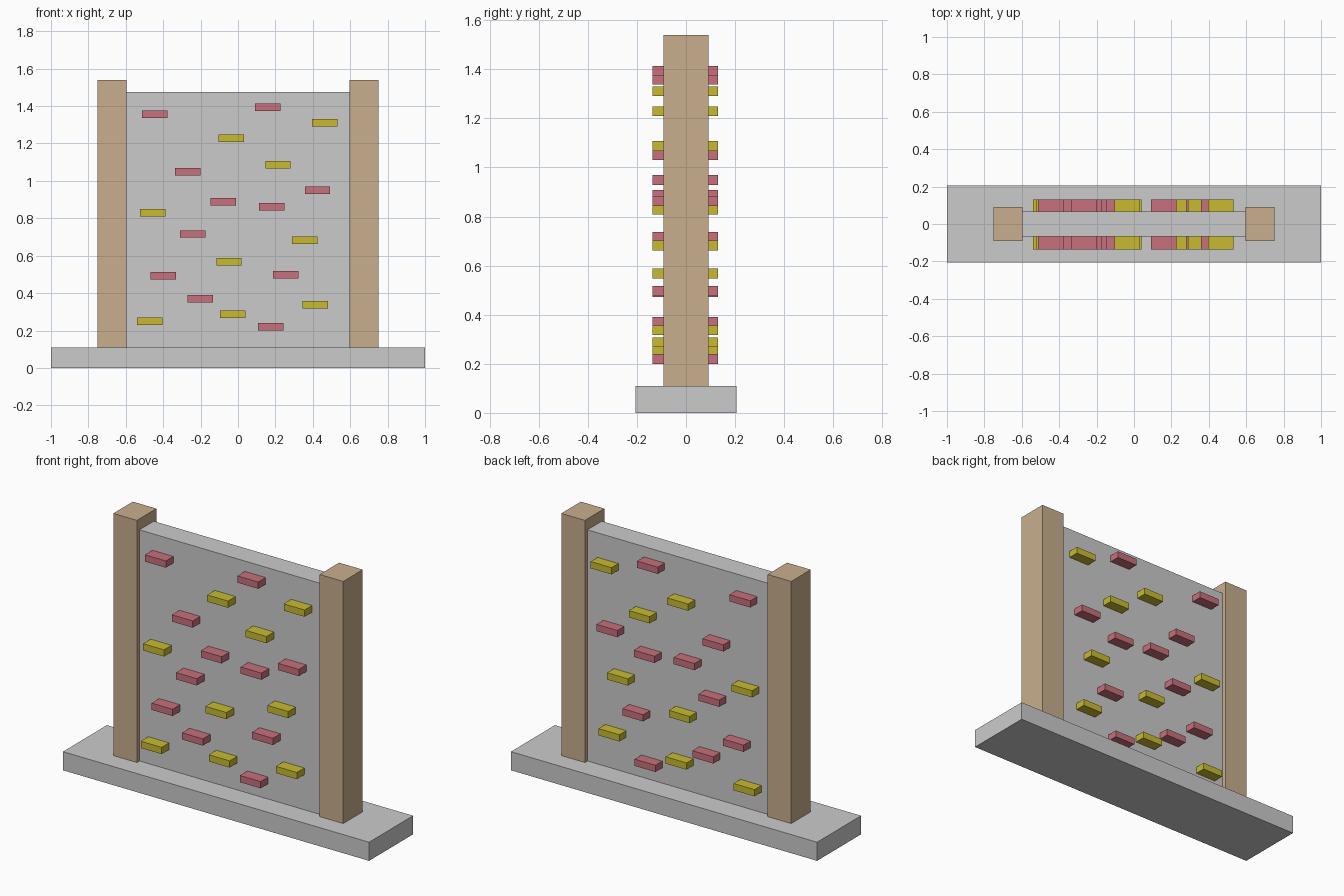
import bpy, bmesh
from mathutils import Matrix

if "Cube" in bpy.data.objects:
    bpy.data.objects.remove(bpy.data.objects["Cube"])


def material(name, rgb):
    m = bpy.data.materials.new(name)
    m.diffuse_color = (*rgb, 1)
    m.use_nodes = True
    m.node_tree.nodes["Principled BSDF"].inputs["Base Color"].default_value = m.diffuse_color
    return m


def boxes(name, extents, mat=None):
    """One object made of boxes given as (x0, x1, y0, y1, z0, z1)."""
    bm = bmesh.new()
    for x0, x1, y0, y1, z0, z1 in extents:
        centre = Matrix.Translation(((x0 + x1) / 2, (y0 + y1) / 2, (z0 + z1) / 2))
        size = Matrix.Diagonal((x1 - x0, y1 - y0, z1 - z0, 1))
        bmesh.ops.create_cube(bm, size=1, matrix=centre @ size)
    mesh = bpy.data.meshes.new(name)
    bm.to_mesh(mesh)
    bm.free()
    ob = bpy.data.objects.new(name, mesh)
    bpy.context.collection.objects.link(ob)
    if mat:
        mesh.materials.append(mat)
    return ob


wood = material("wood", (0.58, 0.43, 0.27))
red = material("red_hold", (0.58, 0.16, 0.20))
yellow = material("yellow_hold", (0.58, 0.50, 0.03))

BASE_TOP = 0.11

# Base slab and climbing panel
boxes("base", [(-1, 1, -0.205, 0.205, 0, BASE_TOP)])
boxes("wall_panel", [(-0.597, 0.597, -0.067, 0.067, BASE_TOP, 1.475)])

# Side posts
boxes("left_post", [(-0.751, -0.597, -0.091, 0.091, BASE_TOP, 1.54)], wood)
boxes("right_post", [(0.597, 0.751, -0.091, 0.091, BASE_TOP, 1.54)], wood)

# Climbing holds: centres (x, z), repeated on front and back
red_spots = [(-0.444, 1.357), (0.16, 1.394), (-0.268, 1.05), (-0.079, 0.889),
             (0.425, 0.949), (0.181, 0.862), (-0.241, 0.716), (-0.40, 0.493),
             (-0.202, 0.371), (0.256, 0.497), (0.176, 0.22)]
yellow_spots = [(0.463, 1.31), (-0.037, 1.229), (0.214, 1.087), (-0.456, 0.829),
                (0.356, 0.682), (-0.048, 0.568), (0.412, 0.337), (-0.027, 0.288),
                (-0.471, 0.249)]
W, H = 0.068, 0.02

for side, y0, y1 in (("front", -0.137, -0.06), ("back", 0.06, 0.131)):
    for colour, spots, mat in (("red", red_spots, red), ("yellow", yellow_spots, yellow)):
        boxes(f"{side}_{colour}_holds",
              [(x - W, x + W, y0, y1, z - H, z + H) for x, z in spots], mat)
